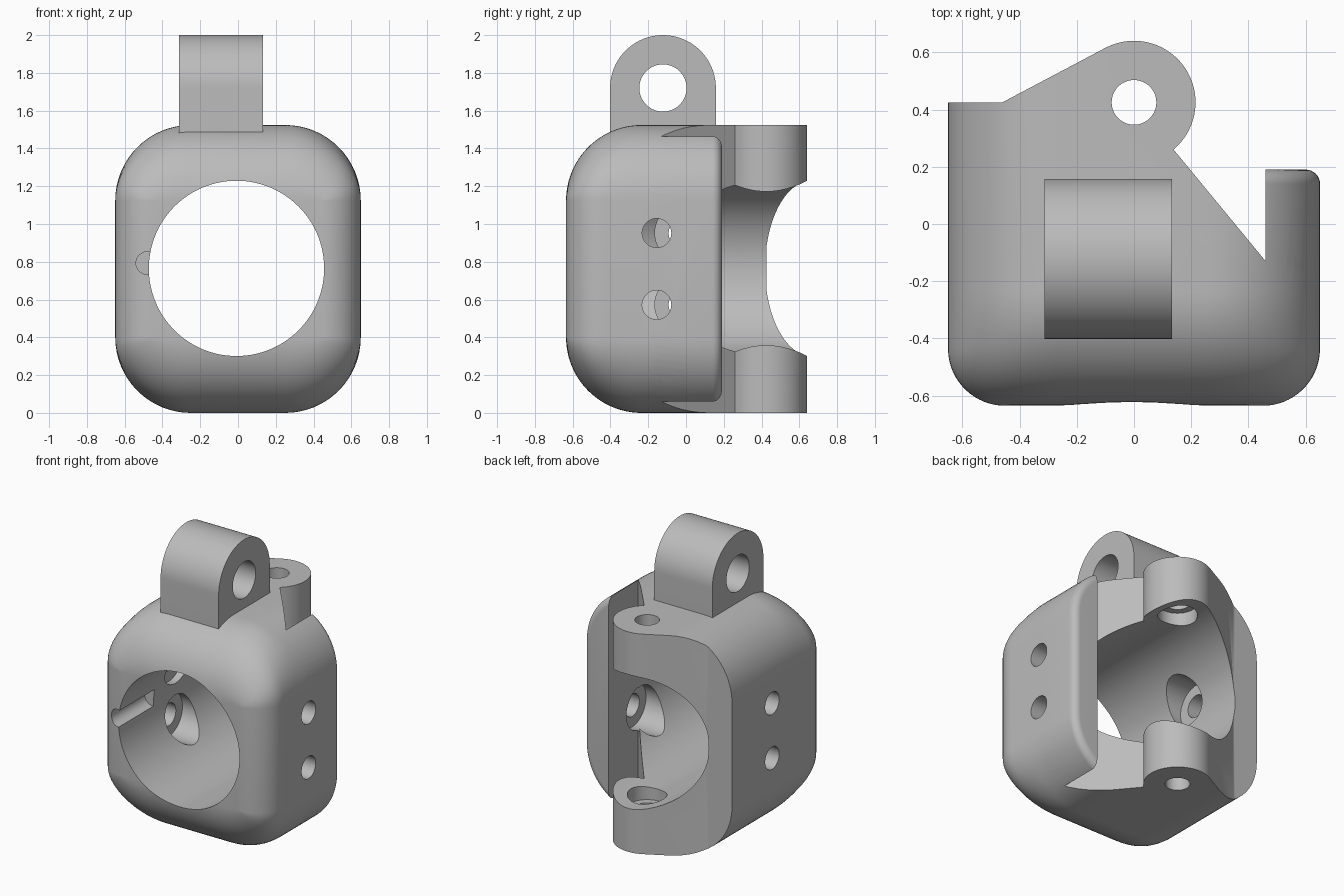
import bpy, bmesh
from math import sin, cos, pi, sqrt, radians
from mathutils import Matrix, Vector

if "Cube" in bpy.data.objects:
    bpy.data.objects.remove(bpy.data.objects["Cube"], do_unlink=True)

grey = bpy.data.materials.new("plain grey")
grey.use_nodes = True
colour = (0.5, 0.5, 0.5, 1)
grey.diffuse_color = colour
grey.node_tree.nodes["Principled BSDF"].inputs["Base Color"].default_value = colour

HALF_W, MID_Z, FRONT, BACK = 0.65, 0.762, -0.635, 0.7
BIG, SMALL, LIP = 0.4, 0.2, 0.05


def finish(name, bm):
    bmesh.ops.recalc_face_normals(bm, faces=bm.faces)
    mesh = bpy.data.meshes.new(name)
    bm.to_mesh(mesh)
    bm.free()
    mesh.materials.append(grey)
    ob = bpy.data.objects.new(name, mesh)
    bpy.context.collection.objects.link(ob)
    return ob


def loft(name, rings):
    bm = bmesh.new()
    loops = [[bm.verts.new(p) for p in ring] for ring in rings]
    for a, b in zip(loops, loops[1:]):
        for i in range(len(a)):
            j = (i + 1) % len(a)
            bm.faces.new((a[i], a[j], b[j], b[i]))
    bm.faces.new(loops[0])
    bm.faces.new(loops[-1][::-1])
    return finish(name, bm)


def cylinder(name, start, end, radius, sides=64):
    a, b = Vector(start), Vector(end)
    turn = (b - a).to_track_quat("Z", "Y").to_matrix().to_4x4()
    bm = bmesh.new()
    bmesh.ops.create_cone(bm, cap_ends=True, segments=sides, radius1=radius, radius2=radius,
                          depth=(b - a).length, matrix=Matrix.Translation((a + b) / 2) @ turn)
    return finish(name, bm)


def combine(target, tool, operation="DIFFERENCE"):
    mod = target.modifiers.new("cut", "BOOLEAN")
    mod.operation, mod.solver, mod.object = operation, "EXACT", tool
    bpy.context.view_layer.objects.active = target
    bpy.ops.object.modifier_apply(modifier=mod.name)
    bpy.data.objects.remove(tool, do_unlink=True)


def arc(cx, cy, r, a0, a1, n):
    steps = [radians(a0 + (a1 - a0) * i / n) for i in range(n + 1)]
    return [(cx + r * cos(t), cy + r * sin(t)) for t in steps]


def inset(y, r):
    """How far a fillet of radius r pulls the outline in at depth y."""
    d = max(0, FRONT + r - y)
    return r - sqrt(max(0, r * r - d * d))


def section(y, dx, dz):
    """Rounded rectangle across y, with its sides pulled in."""
    rx, rz = max(BIG - dx, 0.002), max(BIG - dz, 0.002)
    points = []
    for quarter in range(4):
        sx = 1 if quarter in (0, 3) else -1
        sz = 1 if quarter < 2 else -1
        for i in range(17):
            t = pi / 2 * (quarter + i / 16)
            points.append((sx * (HALF_W - BIG) + rx * cos(t) + sx * (BIG - dx - rx),
                           y, MID_Z + sz * (MID_Z - BIG) + rz * sin(t) + sz * (BIG - dz - rz)))
    return points


# Rounded housing, trimmed to its plan outline
depths = [FRONT + BIG * (1 - cos(pi / 2 * i / 24)) for i in range(25)]
housing = loft("housing", [section(y, inset(y, SMALL), inset(y, BIG)) for y in depths + [BACK]])
plan = [(-0.8, -0.8), (0.8, -0.8), (0.8, -0.13), (0.46, -0.13)]
plan += arc(0, 0.425, 0.215, -50, 118, 48) + [(-0.46, 0.425), (-0.8, 0.425)]
combine(housing, loft("plan", [[(x, y, z) for x, y in plan] for z in (-0.2, 1.8)]), "INTERSECT")

# Side wing with a rounded rear lip
lip = [(0.19 - LIP + LIP * sin(t), LIP * (1 - cos(t))) for t in [pi / 2 * i / 8 for i in range(9)]]
wing = loft("wing", [section(-0.23, 0, 0)] + [section(y, d, d) for y, d in lip])
block = [(0.46, -0.2), (0.8, -0.2), (0.8, 0.3), (0.46, 0.3)]
combine(wing, loft("block", [[(x, y, z) for x, y in block] for z in (-0.2, 1.8)]), "INTERSECT")
combine(housing, wing, "UNION")

# Top eyelet
eyelet = arc(-0.122, 1.72, 0.28, 0, 180, 48) + [(-0.402, 1.35), (0.158, 1.35)]
combine(housing, loft("eyelet", [[(x, y, z) for y, z in eyelet] for x in (-0.312, 0.133)]), "UNION")
combine(housing, cylinder("eyelet_hole", (-0.6, -0.122, 1.72), (0.5, -0.122, 1.72), 0.125))

# Main bore and its short key groove
combine(housing, cylinder("bore", (-0.008, -1, 0.765), (-0.008, 1, 0.765), 0.464, 128))
combine(housing, cylinder("groove", (-0.48, -1, 0.793), (-0.48, -0.25, 0.793), 0.06, 32))

# Hinge pin hole with wider inner ends
combine(housing, cylinder("pin_hole", (0, 0.425, -0.2), (0, 0.425, 1.8), 0.078))
combine(housing, cylinder("pin_recess", (0, 0.425, 0.22), (0, 0.425, 1.31), 0.125))

# Side screw holes, each opening into a wider recess inside
for side, y in ((1, -0.155), (-1, -0.015)):
    for z in (0.572, 0.952):
        combine(housing, cylinder("screw_hole", (0, y, z), (side, y, z), 0.077))
        combine(housing, cylinder("screw_recess", (0, y, z), (side * 0.52, y, z), 0.15))

bpy.ops.object.select_all(action="DESELECT")
housing.select_set(True)
bpy.context.view_layer.objects.active = housing
bpy.ops.object.shade_smooth_by_angle(angle=radians(30))
